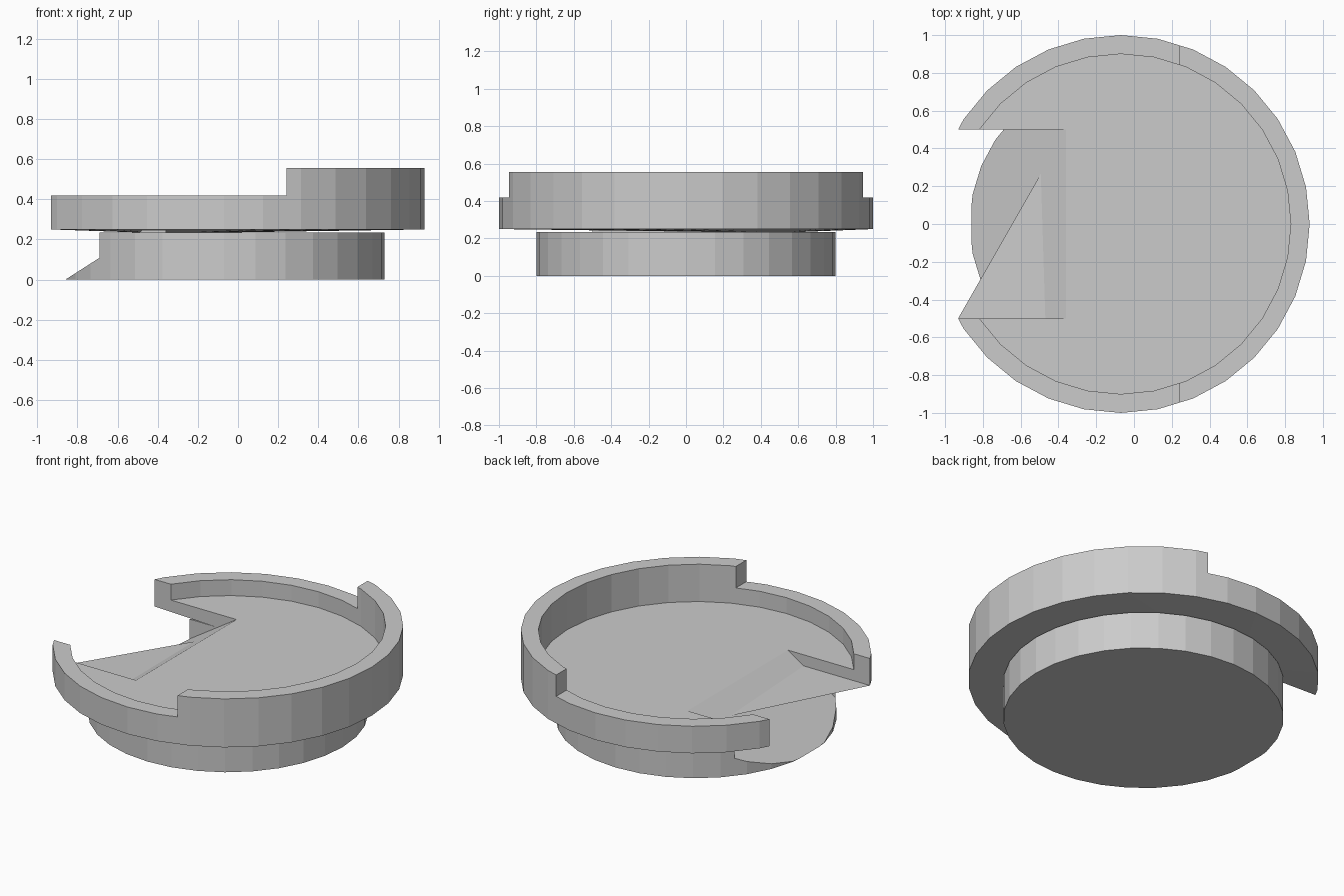
import bpy, bmesh
from mathutils import Vector

if "Cube" in bpy.data.objects:
    bpy.data.objects.remove(bpy.data.objects["Cube"])

CX = -0.07            # centre of the round parts
NOTCH_X, NOTCH_Y = -0.36, 0.5
SLOPE = 0.64          # rise of the spout ramp
DRUM_TOP = 0.235


def cylinder(name, r, z0, z1):
    bpy.ops.mesh.primitive_cylinder_add(vertices=32, radius=r, depth=z1 - z0,
                                        location=(CX, 0, (z0 + z1) / 2))
    ob = bpy.context.object
    ob.name = name
    bpy.ops.object.transform_apply(location=True, rotation=True, scale=True)
    return ob


def prism(name, profile, y0, y1):
    """Extrude an x/z profile along y."""
    bm = bmesh.new()
    face = bm.faces.new([bm.verts.new((x, y0, z)) for x, z in profile])
    ext = bmesh.ops.extrude_face_region(bm, geom=[face])
    verts = [v for v in ext["geom"] if isinstance(v, bmesh.types.BMVert)]
    bmesh.ops.translate(bm, vec=(0, y1 - y0, 0), verts=verts)
    bmesh.ops.recalc_face_normals(bm, faces=bm.faces)
    me = bpy.data.meshes.new(name)
    bm.to_mesh(me)
    bm.free()
    ob = bpy.data.objects.new(name, me)
    bpy.context.collection.objects.link(ob)
    return ob


def cut(ob, cutter):
    cutter.hide_render = True
    mod = ob.modifiers.new("cut", 'BOOLEAN')
    mod.operation, mod.solver, mod.object = 'DIFFERENCE', 'EXACT', cutter
    bpy.context.view_layer.objects.active = ob
    bpy.ops.object.modifier_apply(modifier=mod.name)
    bpy.data.objects.remove(cutter)


def box_profile(x0, x1, z0, z1):
    return [(x0, z0), (x1, z0), (x1, z1), (x0, z1)]


# dish: raised rim, lower on the left, with an open notch
dish = cylinder("dish", 1.0, 0.25, 0.555)
cut(dish, cylinder("recess_cutter", 0.9, 0.32, 0.9))
cut(dish, prism("step_cutter", box_profile(-2, 0.242, 0.42, 0.9), -2, 2))
cut(dish, prism("notch_cutter", box_profile(-2, NOTCH_X, 0, 0.9), -NOTCH_Y, NOTCH_Y))

# dish underside: shallow fan from the lowered notch corner, spanning the notch as a flap
bm = bmesh.new()
bm.from_mesh(dish.data)
under = [f for f in bm.faces if f.normal.z < -0.9]
if len(under) > 1:
    under = bmesh.ops.dissolve_faces(bm, faces=under)["region"]
ring = list(under[0].verts)
bmesh.ops.delete(bm, geom=under, context='FACES_ONLY')
corner = Vector((NOTCH_X, NOTCH_Y, 0.25))
k = min(range(len(ring)), key=lambda i: (ring[i].co - corner).length)
ring = ring[k:] + ring[:k]
ring[0].co.z = 0.23
for a, b in zip(ring[1:-1], ring[2:]):
    bm.faces.new((ring[0], a, b))
bm.to_mesh(dish.data)
bm.free()

# base drum, cut away above the ramp
drum = cylinder("base_drum", 0.8, 0.0, DRUM_TOP)
low_x = NOTCH_X - (0.32 + 0.2) / SLOPE
cut(drum, prism("ramp_cutter", [(NOTCH_X, 0.32), (low_x, -0.2), (-2, -0.2), (-2, 0.32)],
                -NOTCH_Y, NOTCH_Y))

# top of the ramp, joining the drum to the dish floor
mid_x = NOTCH_X - (0.32 - DRUM_TOP) / SLOPE
prism("ramp_top", [(NOTCH_X, 0.32), (mid_x, DRUM_TOP), (NOTCH_X, DRUM_TOP)],
      -NOTCH_Y, NOTCH_Y)
